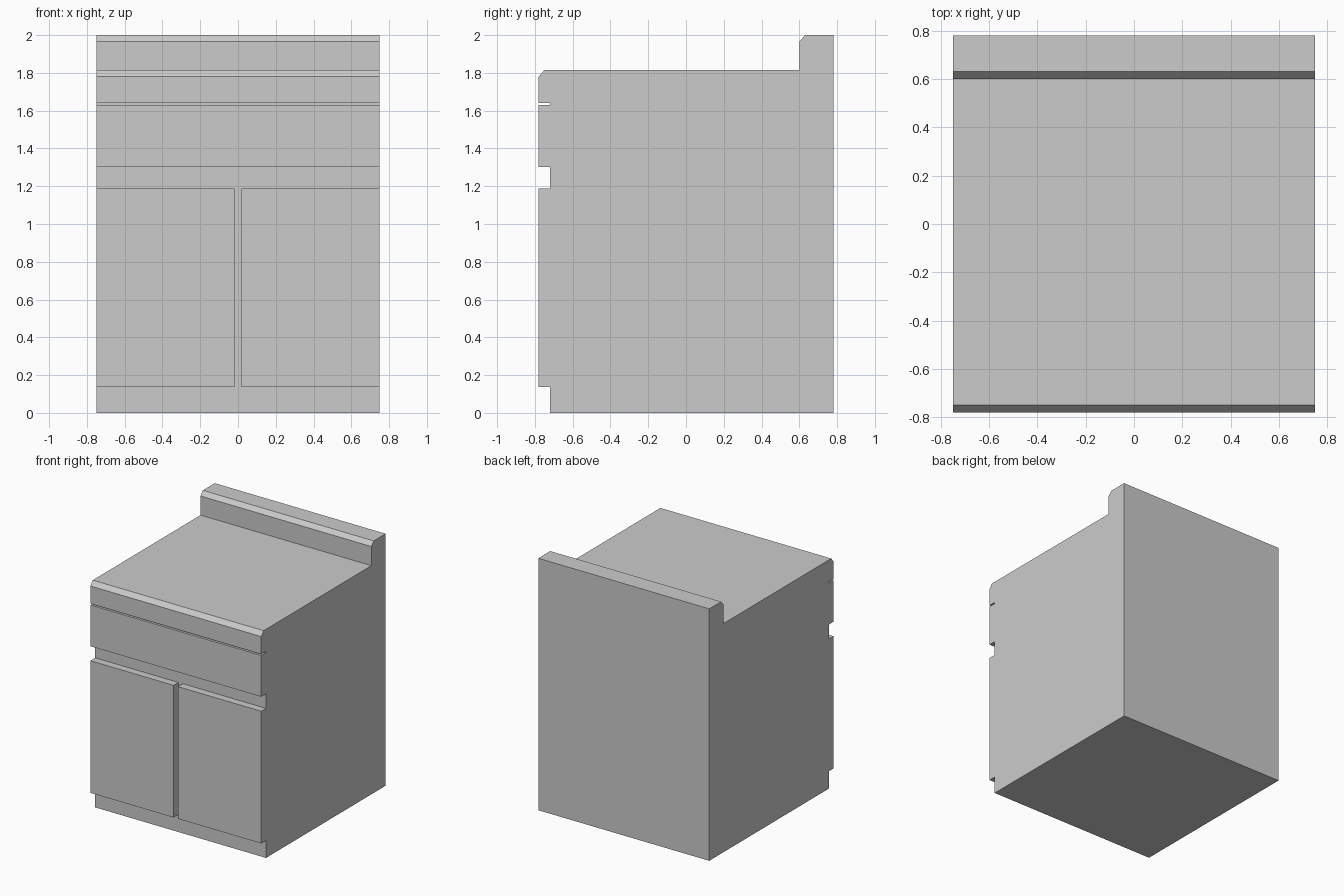
import bpy, bmesh

if "Cube" in bpy.data.objects:
    bpy.data.objects.remove(bpy.data.objects["Cube"])

HALF_W = 0.75
FRONT, BACK, INSET = -0.78, 0.78, -0.72   # front panels, back wall, recessed carcass


def extrude_profile(name, points, x0, x1):
    """Closed (y, z) profile extruded along x."""
    bm = bmesh.new()
    face = bm.faces.new([bm.verts.new((x0, y, z)) for y, z in points])
    ext = bmesh.ops.extrude_face_region(bm, geom=[face])
    verts = [g for g in ext["geom"] if isinstance(g, bmesh.types.BMVert)]
    bmesh.ops.translate(bm, vec=(x1 - x0, 0, 0), verts=verts)
    bmesh.ops.recalc_face_normals(bm, faces=bm.faces[:])
    mesh = bpy.data.meshes.new(name)
    bm.to_mesh(mesh)
    bm.free()
    obj = bpy.data.objects.new(name, mesh)
    bpy.context.collection.objects.link(obj)
    return obj


# Cabinet silhouette, from the plinth up the front to the backsplash
profile = [(INSET, 0)]
for z0, z1 in ((0.138, 1.187), (1.302, 1.629)):          # doors, drawer
    profile += [(INSET, z0), (FRONT, z0), (FRONT, z1), (INSET, z1)]
profile += [(INSET, 1.64), (FRONT, 1.64),                # worktop
            (FRONT, 1.78), (-0.75, 1.815),
            (0.601, 1.815), (0.601, 1.967),              # backsplash
            (0.631, 2.0), (BACK, 2.0), (BACK, 0)]
cabinet = extrude_profile("cabinet", profile, -HALF_W, HALF_W)

# Groove between the two doors
groove = extrude_profile("door_gap_cutter",
                         [(-0.9, 0.1), (INSET, 0.1), (INSET, 1.25), (-0.9, 1.25)],
                         -0.019, 0.019)
groove.hide_render = True
groove.hide_viewport = True
cut = cabinet.modifiers.new("door_gap", "BOOLEAN")
cut.operation = "DIFFERENCE"
cut.solver = "EXACT"
cut.object = groove
